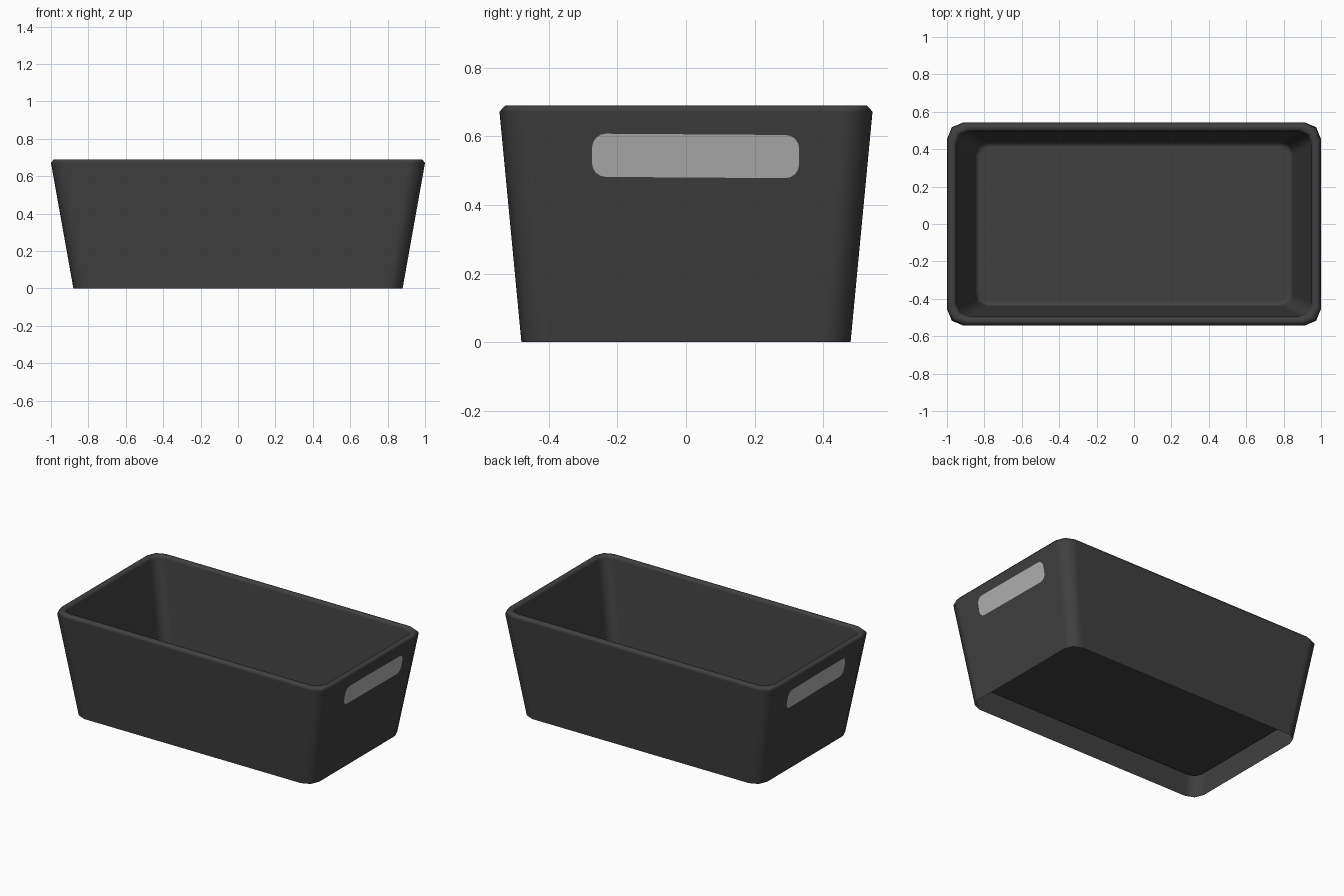
import bpy, bmesh, math

if "Cube" in bpy.data.objects:
    bpy.data.objects.remove(bpy.data.objects["Cube"])


def material(name, rgb):
    m = bpy.data.materials.new(name)
    m.diffuse_color = (*rgb, 1.0)
    m.use_nodes = True
    m.node_tree.nodes["Principled BSDF"].inputs["Base Color"].default_value = m.diffuse_color
    return m


charcoal = material("charcoal_plastic", (0.051, 0.051, 0.051))
light_grey = material("light_grey", (0.45, 0.45, 0.45))


def rounded_rect(hx, hy, r, segs):
    """Counter-clockwise rounded rectangle outline."""
    pts = []
    for k, (sx, sy) in enumerate([(1, 1), (-1, 1), (-1, -1), (1, -1)]):
        for s in range(segs + 1):
            a = math.pi / 2 * (k + s / segs)
            pts.append((sx * (hx - r) + r * math.cos(a),
                        sy * (hy - r) + r * math.sin(a)))
    return pts


def make_object(name, bm, mat):
    me = bpy.data.meshes.new(name)
    bm.to_mesh(me)
    bm.free()
    me.materials.append(mat)
    ob = bpy.data.objects.new(name, me)
    bpy.context.collection.objects.link(ob)
    return ob


# Bin body: one skin running up the outside, over the rim and down to the
# raised floor; the base is open underneath
# (half x, half y, corner radius, z)
rings = [
    (0.880, 0.480, 0.080, 0.000),
    (1.000, 0.544, 0.090, 0.672),
    (0.984, 0.528, 0.082, 0.690),
    (0.962, 0.507, 0.075, 0.690),
    (0.950, 0.495, 0.070, 0.675),
    (0.850, 0.440, 0.065, 0.134),
    (0.842, 0.430, 0.058, 0.115),
    (0.825, 0.410, 0.050, 0.106),
]
bm = bmesh.new()
loops = [[bm.verts.new((x, y, z)) for x, y in rounded_rect(hx, hy, r, 2)]
         for hx, hy, r, z in rings]
for a, b in zip(loops, loops[1:]):
    n = len(a)
    for i in range(n):
        j = (i + 1) % n
        bm.faces.new((a[i], a[j], b[j], b[i]))
bm.faces.new(loops[-1])
body = make_object("bin_body", bm, charcoal)
bpy.context.view_layer.objects.active = body
body.select_set(True)
bpy.ops.object.shade_smooth_by_angle(angle=math.radians(75))
body.select_set(False)
# Keep the big walls flat and let only the bevels carry the shading
wn = body.modifiers.new("flat_walls", 'WEIGHTED_NORMAL')
wn.weight = 100
wn.keep_sharp = True

# Handle slots: thin pale plates lying on the sloping end walls
tilt = math.radians(-0.4)
for side, name in ((1, "right_handle_slot"), (-1, "left_handle_slot")):
    bm = bmesh.new()
    verts = []
    for u, v in rounded_rect(0.302, 0.063, 0.04, 4):
        y = 0.028 + u * math.cos(tilt) - v * math.sin(tilt)
        z = 0.543 + u * math.sin(tilt) + v * math.cos(tilt)
        x = 0.88 + 0.12 * z / 0.672 + 0.003
        verts.append(bm.verts.new((side * x, y, z)))
    bm.faces.new(verts if side > 0 else verts[::-1])
    make_object(name, bm, light_grey)
